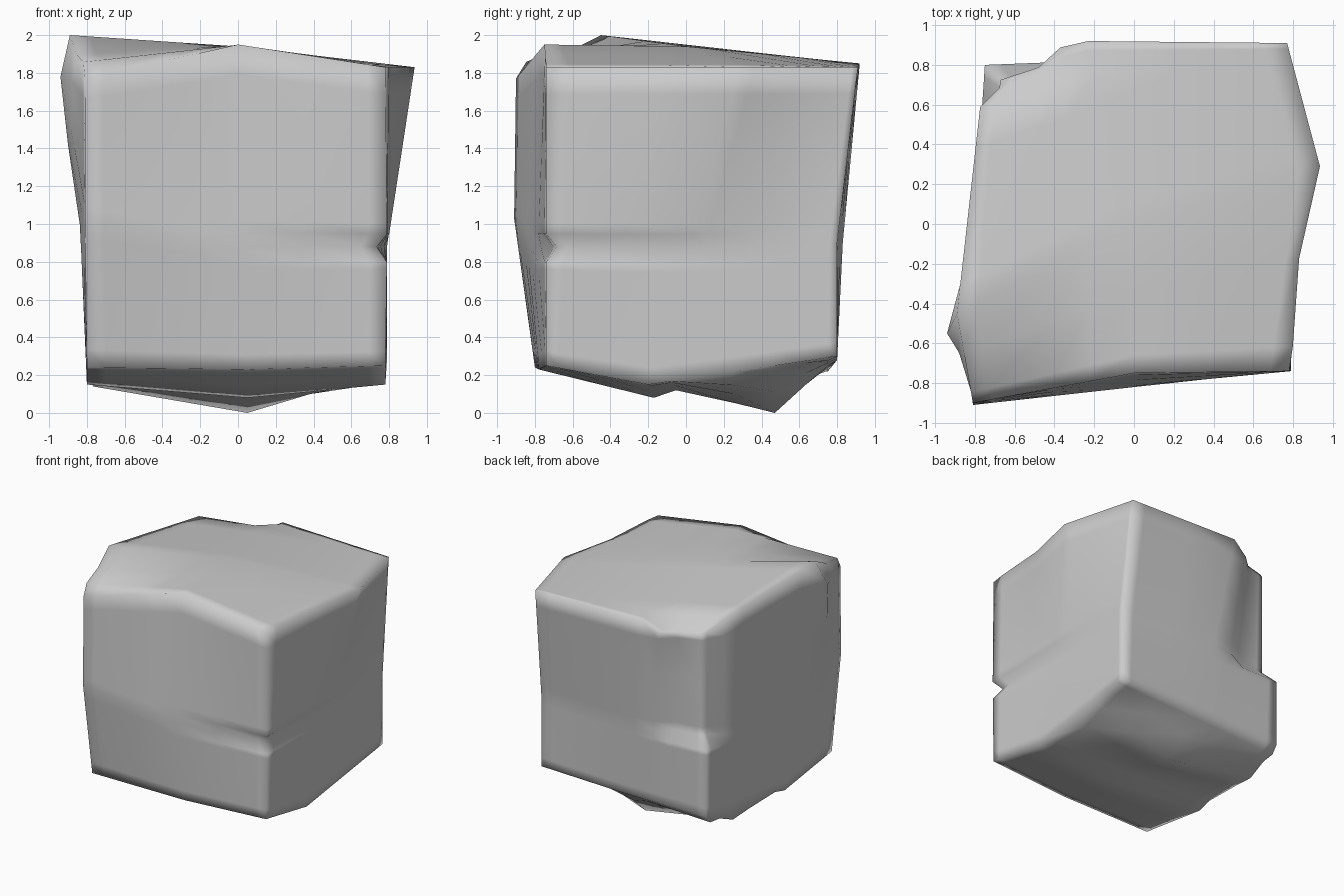
import bpy, bmesh
from mathutils import Vector

if "Cube" in bpy.data.objects:
    bpy.data.objects.remove(bpy.data.objects["Cube"])

# Control lattice of the worn block: [left/middle/right][front/middle/back][low/mid/high]
L = [
    [[(-.80, -.80, .24), (-.81, -.91, 1.03), (-.81, -.90, 1.77)],
     [(-.80, -.17, .15), (-.83, -.40, .85), (-.89, -.45, 2.0)],
     [(-.75, .80, .28), (-.75, .80, .92), (-.75, .80, 1.86)]],
    [[(.05, -.78, .23), (0, -.82, .88), (0, -.75, 1.95)],
     [(.05, -.17, .08), (0, 0, 1), (0, 0, 1.94)],
     [(.05, .80, .28), (-.1, .83, .9), (-.23, .92, 1.85)]],
    [[(.78, -.74, .25), (.79, -.74, .88), (.78, -.74, 1.83)],
     [(.78, -.2, .15), (.79, 0, .88), (.935, .29, 1.83)],
     [(.79, .80, .3), (.79, .80, .9), (.77, .91, 1.83)]],
]


def weights(t):
    return (max(-t, 0), 1 - abs(t), max(t, 0))


def lattice(u, v, w):
    p = Vector()
    for i, a in enumerate(weights(u)):
        for j, b in enumerate(weights(v)):
            for k, c in enumerate(weights(w)):
                p += Vector(L[i][j][k]) * (a * b * c)
    return p


def clamp(t):
    return min(max(t, 0), 1)


# Cube cut by support loops near the edges and around the chips
bm = bmesh.new()
bmesh.ops.create_cube(bm, size=2)
cuts = ((-.88, -.48, -.27, 0, .45, .88),
        (-.88, -.45, 0, .12, .45, .66, .83, .95),
        (-.88, -.19, -.13, 0, .07, .13, .5, .85))
for axis, values in enumerate(cuts):
    n = Vector([float(axis == a) for a in range(3)])
    for t in values:
        bmesh.ops.bisect_plane(bm, geom=bm.verts[:] + bm.edges[:] + bm.faces[:],
                               plane_co=n * t, plane_no=n, dist=1e-5)

E = 1e-3
for vert in bm.verts:
    u, v, w = vert.co
    p = lattice(u, v, w)
    # V-groove across the front right edge
    if abs(w) < E and (v < -1 + E or u > 1 - E):
        d = .055 * clamp((p.x - .2) / .58) * clamp((.35 - p.y) / 1.09)
        p += Vector((-d, d, 0))
    # Broken-out back left upper edge, its top sagging
    if u < -.48 + E and v > .95 - E and w > -E:
        p.y -= .075 * clamp((v - .83) / .17)
        p.x += .08 * clamp((-.48 - u) / .52)
    if u < -.27 + E and v > .95 - E and w > 1 - E:
        p.z -= .09
    # Bulge on the left upper side, running out downward
    if u < -1 + E and w > .5 - E and w < 1 - E:
        if abs(v) < E:
            p = Vector((-.94, -.55, 1.78)) if w > .8 else Vector((-.90, -.48, 1.42))
        elif abs(v + .45) < E:
            p.x -= .03
    # Front left of the top rises quickly behind the edge
    if w > 1 - E and abs(v + .88) < E and u < 0:
        p.z -= .06 * u
    # Right side stays flat toward the front
    if u > 1 - E and abs(v + .45) < E and w > 0:
        p.x -= .035 * w
    # Underside: shallow step, then the lowest ridge
    if w < -1 + E and u < 1 - E:
        side = abs(u)
        if abs(v - .12) < E and u < .5:
            p.z = .12 + .06 * side
        elif abs(v - .45) < E:
            p.z = .05 + .11 * side
        elif abs(v - .66) < E:
            p.z = (.14 if u < 0 else .25) * side
        elif abs(v - .83) < E:
            p.z = .15 + (.06 if u < 0 else .13) * side
        elif abs(v - .95) < E:
            p.z = .25 + .03 * u
    vert.co = p

bmesh.ops.recalc_face_normals(bm, faces=bm.faces)
for f in bm.faces:
    f.smooth = True
mesh = bpy.data.meshes.new("stone_block")
bm.to_mesh(mesh)
bm.free()
bpy.context.collection.objects.link(bpy.data.objects.new("stone_block", mesh))
